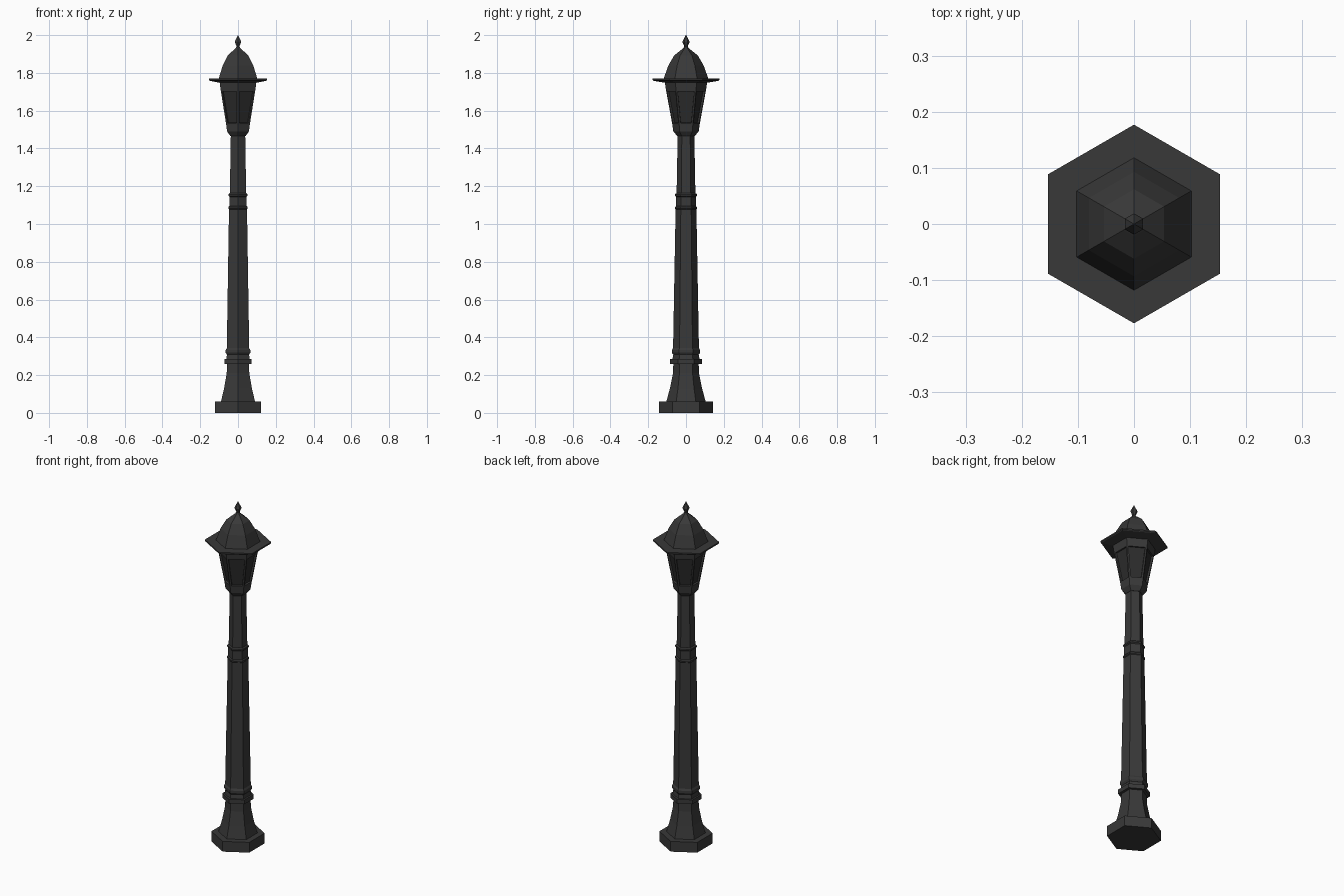
import bpy, bmesh, math

if "Cube" in bpy.data.objects:
    bpy.data.objects.remove(bpy.data.objects["Cube"])

def material(name, v):
    m = bpy.data.materials.new(name)
    m.diffuse_color = (v, v, v, 1)
    m.use_nodes = True
    m.node_tree.nodes["Principled BSDF"].inputs["Base Color"].default_value = m.diffuse_color
    return m

iron = material("dark_iron", 0.04)
pane = material("dark_pane", 0.025)

def hex_loft(name, profile, window_band=None):
    """Six-sided solid through (radius, z) rings; corners point along +-y."""
    bm = bmesh.new()
    rings = []
    for r, z in profile:
        rings.append([bm.verts.new((r * math.cos(math.radians(30 + 60 * i)),
                                    r * math.sin(math.radians(30 + 60 * i)), z))
                      for i in range(6)])
    bands = []
    for a, b in zip(rings, rings[1:]):
        bands.append([bm.faces.new((a[i], a[(i + 1) % 6], b[(i + 1) % 6], b[i]))
                      for i in range(6)])
    bm.faces.new(rings[0][::-1])
    bm.faces.new(rings[-1])
    bm.normal_update()
    if window_band is not None:
        # recessed panes: flat inset, then step inwards
        panes = bands[window_band]
        bmesh.ops.inset_individual(bm, faces=panes, thickness=0.012)
        bmesh.ops.inset_individual(bm, faces=panes, thickness=0.001, depth=-0.01)
        for f in panes:
            f.material_index = 1
    me = bpy.data.meshes.new(name)
    bm.to_mesh(me)
    bm.free()
    ob = bpy.data.objects.new(name, me)
    me.materials.append(iron)
    me.materials.append(pane)
    bpy.context.collection.objects.link(ob)
    return ob

def bead(name, r, z, h, out):
    """Chamfered ring around the post."""
    hex_loft(name, [(r, z), (r + out, z + h * 0.3), (r + out, z + h * 0.7), (r, z + h)])

# post
hex_loft("plinth", [(0.142, 0), (0.142, 0.06)])
hex_loft("flared_foot", [(0.104, 0.06), (0.085, 0.13), (0.069, 0.21), (0.067, 0.26)])
hex_loft("foot_collar", [(0.084, 0.26), (0.084, 0.285)])
hex_loft("collar_neck", [(0.072, 0.285), (0.067, 0.31)])
bead("lower_bead", 0.068, 0.308, 0.035, 0.007)
hex_loft("lower_shaft", [(0.069, 0.31), (0.055, 1.08)])
bead("middle_bead", 0.053, 1.075, 0.02, 0.006)
hex_loft("shaft_band", [(0.053, 1.08), (0.052, 1.15)])
bead("upper_bead", 0.051, 1.143, 0.02, 0.007)
hex_loft("upper_shaft", [(0.05, 1.15), (0.044, 1.475)])

# lantern
hex_loft("lantern_cup", [(0.046, 1.465), (0.067, 1.49)])
hex_loft("lantern_body", [(0.067, 1.49), (0.072, 1.525), (0.106, 1.71), (0.113, 1.755)],
         window_band=1)
hex_loft("brim", [(0.113, 1.748), (0.172, 1.758), (0.177, 1.762), (0.177, 1.77)])

# roof and finial
hex_loft("dome", [(0.118, 1.77), (0.093, 1.84), (0.062, 1.893), (0.022, 1.925), (0.015, 1.93)])
hex_loft("finial", [(0.018, 1.925), (0.009, 1.94), (0.019, 1.963), (0.017, 1.97), (0.001, 2.0)])
